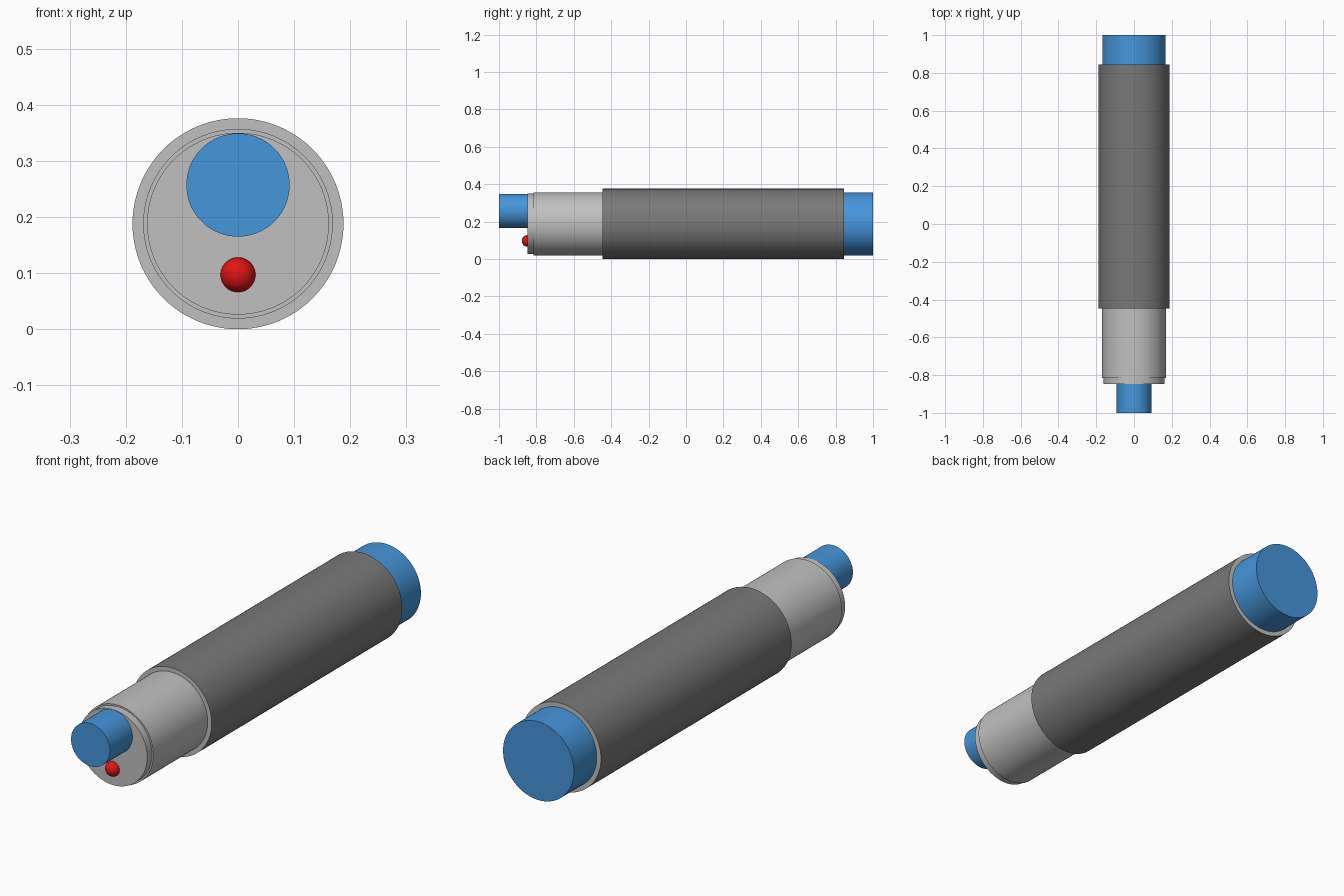
import bpy
from math import pi, radians

cube = bpy.data.objects.get("Cube")
if cube:
    bpy.data.objects.remove(cube, do_unlink=True)

AXIS_Z = 0.188  # height of the main axis


def material(name, rgb):
    mat = bpy.data.materials.new(name)
    mat.use_nodes = True
    color = (*rgb, 1.0)
    mat.diffuse_color = color
    mat.node_tree.nodes["Principled BSDF"].inputs["Base Color"].default_value = color
    return mat


light_grey = material("light grey", (0.53, 0.53, 0.53))
dark_grey = material("dark grey", (0.19, 0.19, 0.19))
blue = material("blue", (0.06, 0.305, 0.71))
red = material("red", (0.75, 0.007, 0.007))


def finish(obj, name, *mats):
    obj.name = name
    for mat in mats:
        obj.data.materials.append(mat)
    bpy.ops.object.transform_apply(location=False, rotation=True, scale=True)
    bpy.ops.object.shade_smooth_by_angle(angle=radians(35))
    return obj


def rod(name, radius, y0, y1, *mats, z=AXIS_Z):
    """Closed cylinder running along y from y0 to y1."""
    bpy.ops.mesh.primitive_cylinder_add(
        vertices=96, radius=radius, depth=y1 - y0,
        location=(0, (y0 + y1) / 2, z), rotation=(pi / 2, 0, 0))
    return finish(bpy.context.object, name, *mats)


# Metal body with a slightly narrower front lip
rod("front_lip", 0.162, -0.847, -0.81, light_grey)
rod("body", 0.169, -0.815, -0.4, light_grey)

# Grip sleeve: dark outside, bare metal end rings
sleeve = rod("grip_sleeve", 0.188, -0.447, 0.845, dark_grey, light_grey)
for face in sleeve.data.polygons:
    if abs(face.normal.y) > 0.9:
        face.material_index = 1

# Blue rear cap and offset front port
rod("rear_cap", 0.168, 0.82, 1.0, blue)
rod("front_port", 0.092, -1.0, -0.83, blue, z=0.257)

# Red indicator bead below the port
bpy.ops.mesh.primitive_uv_sphere_add(
    segments=48, ring_count=24, radius=0.031, location=(0, -0.847, 0.097))
finish(bpy.context.object, "indicator_bead", red)
